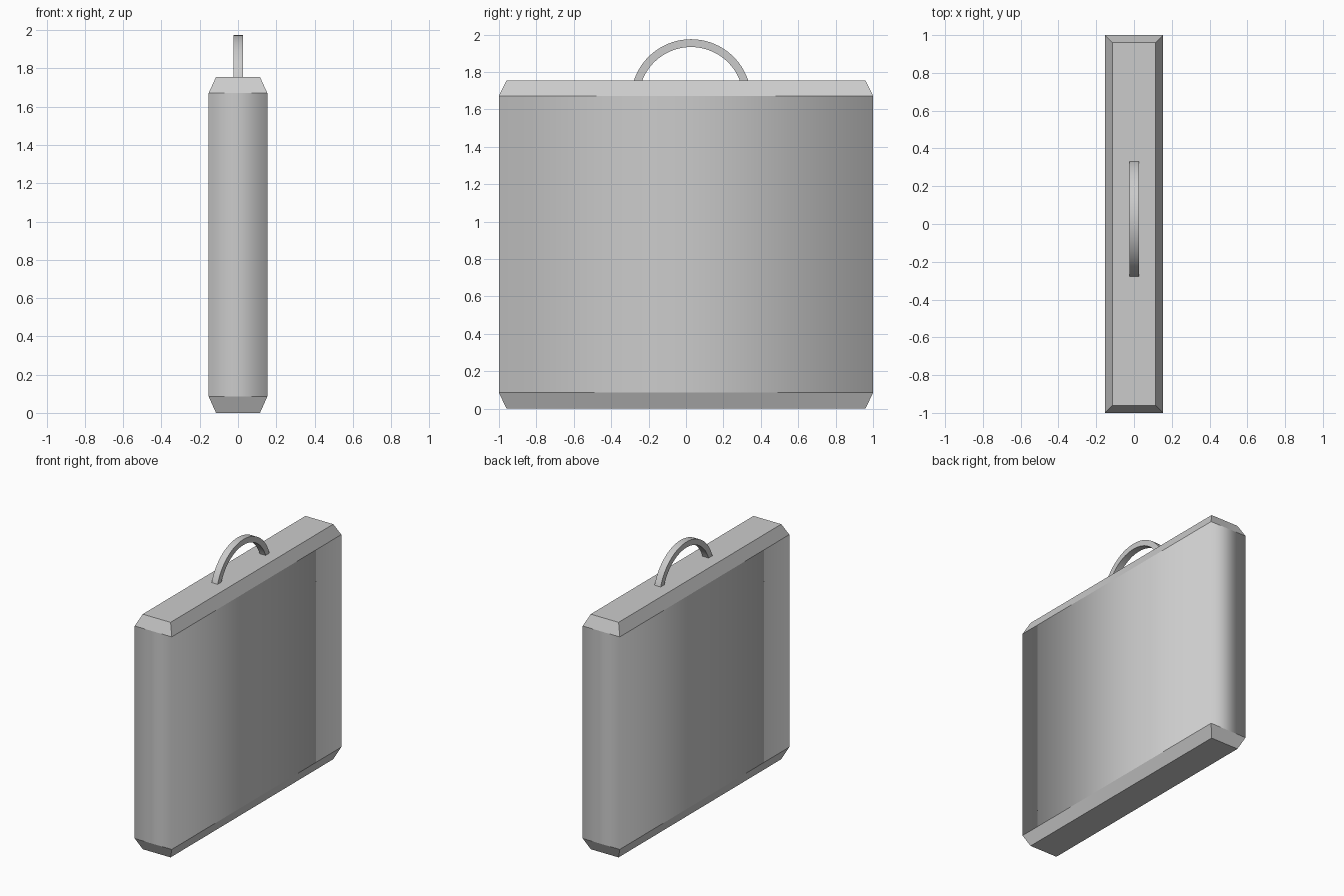
import bpy, bmesh, math

if "Cube" in bpy.data.objects:
    bpy.data.objects.remove(bpy.data.objects["Cube"])


def finish(name, bm):
    bmesh.ops.recalc_face_normals(bm, faces=bm.faces)
    mesh = bpy.data.meshes.new(name)
    bm.to_mesh(mesh)
    bm.free()
    obj = bpy.data.objects.new(name, mesh)
    bpy.context.collection.objects.link(obj)
    return obj


def loft(bm, rings, closed_ends=True):
    n = len(rings[0])
    vs = [[bm.verts.new(p) for p in ring] for ring in rings]
    for a, b in zip(vs, vs[1:]):
        for i in range(n):
            j = (i + 1) % n
            bm.faces.new((a[i], a[j], b[j], b[i])).smooth = True
    if closed_ends:
        bm.faces.new(vs[0])
        bm.faces.new(vs[-1])


# Case body: slab with chamfered top and bottom rims, walls shaded softly around
bm = bmesh.new()
profile = [(0.115, 0.96, 0), (0.153, 1, 0.085), (0.153, 1, 1.672), (0.115, 0.96, 1.755)]
loft(bm, [[(-x, -y, z), (x, -y, z), (x, y, z), (-x, y, z)] for x, y, z in profile])
for e in bm.edges:
    a, b = e.verts
    e.smooth = abs(a.co.z - b.co.z) > 1
finish("case_body", bm)

# Carry handle: rectangular bar swept along an arc, ends sunk into the top
bm = bmesh.new()
CX, CY, CZ = 0.002, 0.027, 1.653
OUTER, INNER, HALF, SWEEP, STEPS = 0.322, 0.28, 0.025, math.radians(75), 32
rings = []
for i in range(STEPS + 1):
    t = -SWEEP + 2 * SWEEP * i / STEPS
    rings.append([(CX + dx, CY + r * math.sin(t), CZ + r * math.cos(t))
                  for r, dx in ((OUTER, -HALF), (OUTER, HALF), (INNER, HALF), (INNER, -HALF))])
loft(bm, rings)
bm.normal_update()
for e in bm.edges:
    e.smooth = e.calc_face_angle(0) < math.radians(30)
finish("carry_handle", bm)
